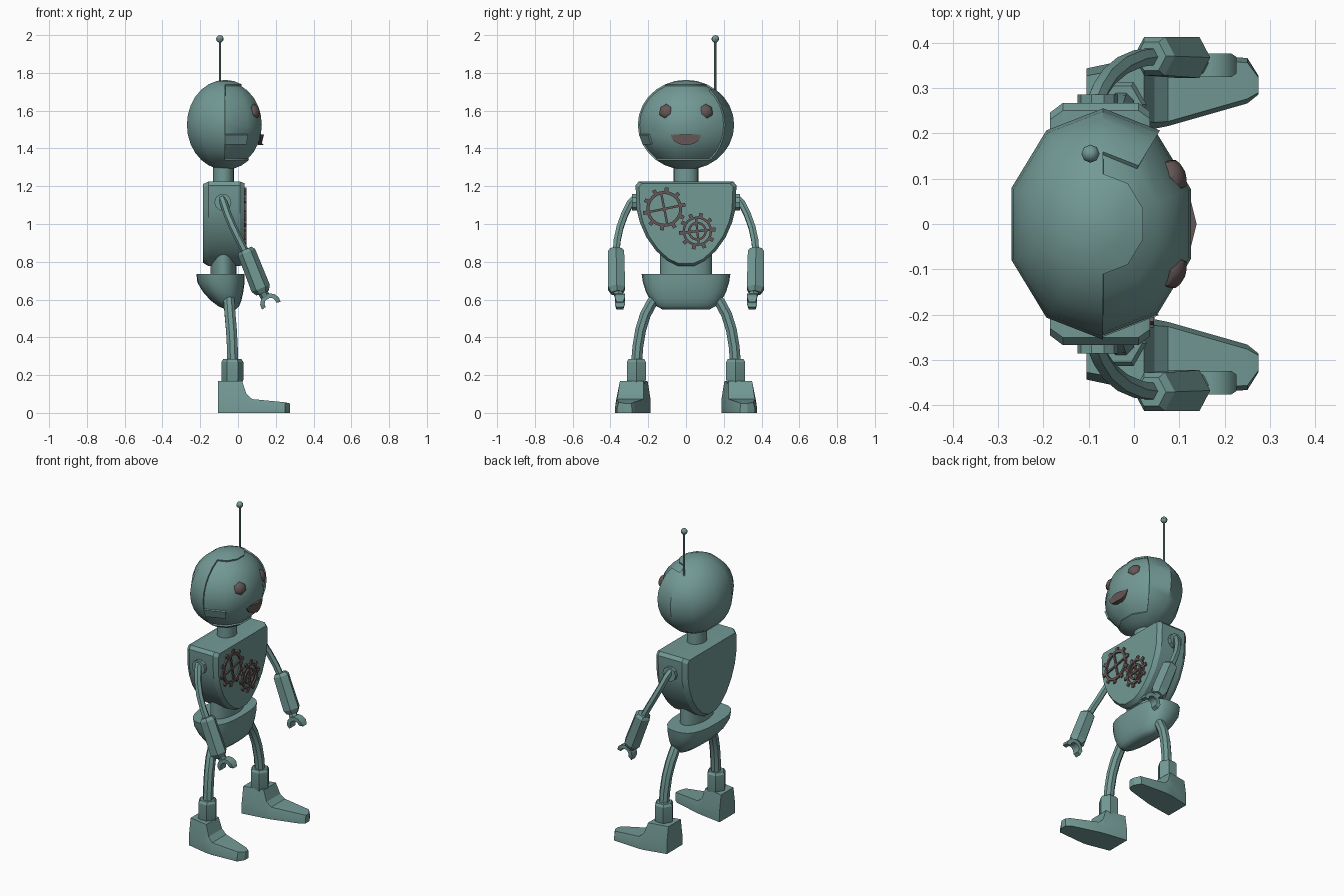
import bpy, bmesh, math
from mathutils import Vector, Matrix

if "Cube" in bpy.data.objects:
    bpy.data.objects.remove(bpy.data.objects["Cube"])


def material(name, rgb):
    m = bpy.data.materials.new(name)
    m.diffuse_color = (*rgb, 1)
    m.use_nodes = True
    m.node_tree.nodes["Principled BSDF"].inputs["Base Color"].default_value = m.diffuse_color
    return m


TEAL = material("teal_metal", (0.17, 0.32, 0.30))
DARK = material("dark_brown_metal", (0.13, 0.095, 0.093))


def finish(bm, name, mat, angle=35):
    bmesh.ops.recalc_face_normals(bm, faces=bm.faces)
    me = bpy.data.meshes.new(name)
    bm.to_mesh(me)
    bm.free()
    ob = bpy.data.objects.new(name, me)
    bpy.context.collection.objects.link(ob)
    me.materials.append(mat)
    bpy.ops.object.select_all(action='DESELECT')
    ob.select_set(True)
    bpy.context.view_layer.objects.active = ob
    if angle:
        bpy.ops.object.shade_smooth_by_angle(angle=math.radians(angle))
    return ob


def add_loft(bm, rings, closed=False):
    """Skin a list of equal-length rings; cap the ends or join them."""
    vs = [[bm.verts.new(p) for p in r] for r in rings]
    n = len(vs[0])
    pairs = list(zip(vs, vs[1:])) + ([(vs[-1], vs[0])] if closed else [])
    for a, b in pairs:
        for i in range(n):
            j = (i + 1) % n
            bm.faces.new((a[i], a[j], b[j], b[i]))
    if not closed:
        bm.faces.new(vs[0])
        bm.faces.new(vs[-1])


def loft(name, rings, mat=TEAL, angle=35):
    bm = bmesh.new()
    add_loft(bm, rings)
    return finish(bm, name, mat, angle)


def tube(name, pts, radii, sides=6, mat=TEAL, angle=35, side=Vector((0, 1, 0))):
    """Round bar along a path, with one radius per point."""
    pts = [Vector(p) for p in pts]
    rings = []
    for i, p in enumerate(pts):
        d = (pts[min(i + 1, len(pts) - 1)] - pts[max(i - 1, 0)]).normalized()
        u = (side - d * side.dot(d)).normalized()
        v = d.cross(u)
        rings.append([p + radii[i] * (u * math.cos(t) + v * math.sin(t))
                      for t in (2 * math.pi * (k + 0.5) / sides for k in range(sides))])
    return loft(name, rings, mat, angle)


def oval(cx, rx, ry, z, n=24, power=1.0):
    def f(c):
        return math.copysign(abs(c) ** power, c)
    ts = [2 * math.pi * k / n for k in range(n)]
    return [(cx + rx * f(math.cos(t)), ry * f(math.sin(t)), z) for t in ts]


# Head: ten-sided globe with a recessed face panel
bm = bmesh.new()
bmesh.ops.create_uvsphere(bm, u_segments=10, v_segments=14, radius=1)
panel = []
for f in bm.faces:
    c = f.calc_center_median()
    lat = math.degrees(math.asin(c.z / c.length))
    if abs(math.degrees(math.atan2(c.y, c.x))) < 72 and -51 < lat < 64:
        panel.append(f)
for v in bm.verts:
    v.co = Vector((v.co.x * 0.213 - 0.068, v.co.y * 0.255, v.co.z * 0.238 + 1.525))
bmesh.ops.recalc_face_normals(bm, faces=bm.faces)
bmesh.ops.inset_region(bm, faces=panel, thickness=0.003, depth=-0.009)
finish(bm, "head", TEAL, 40)

# Eyes: six-sided domes
for s in (-1, 1):
    bm = bmesh.new()
    bmesh.ops.create_uvsphere(bm, u_segments=6, v_segments=6, radius=0.041)
    tilt = Vector((0.88, 0.35 * s, 0.3)).to_track_quat('Z', 'Y').to_matrix().to_4x4()
    bm.transform(Matrix.Translation((0.088, 0.106 * s, 1.597)) @ tilt
                 @ Matrix.Diagonal((1, 1, 0.6, 1)))
    finish(bm, "eye", DARK)

# Mouth: half-round plate bent around the face
arc = [(0.08 * math.cos(math.pi * k / 10), 1.475 - 0.057 * math.sin(math.pi * k / 10))
       for k in range(11)]
arc.insert(0, (0, 1.475))
loft("mouth", [[(x - 0.25 * abs(y), y, z) for y, z in arc] for x in (0.11, 0.138)], DARK)

# Antenna
tube("antenna_rod", [(-0.096, 0.155, 1.66), (-0.096, 0.155, 1.98)], [0.006] * 2, 8)
bm = bmesh.new()
bmesh.ops.create_uvsphere(bm, u_segments=8, v_segments=6, radius=0.02)
bm.transform(Matrix.Translation((-0.096, 0.155, 1.98)))
finish(bm, "antenna_ball", TEAL)

# Neck and waist
loft("neck", [oval(-0.077, 0.055, 0.065, z) for z in (1.2, 1.34)])
loft("waist", [oval(-0.077, 0.069, 0.137, z) for z in (0.70, 0.85)])

# Torso: chamfered shield
half = [(0.25, 1.225), (0.267, 1.205), (0.262, 1.08), (0.245, 1.01), (0.21, 0.93),
        (0.16, 0.86), (0.10, 0.805), (0.04, 0.777)]
shield = half + [(-y, z) for y, z in reversed(half)]
loft("torso", [[(x, y * k, 1.03 + (z - 1.03) * kz) for y, z in shield]
               for x, k, kz in ((-0.185, 0.92, 0.93), (-0.157, 1, 1), (0.01, 1, 1),
                                (0.035, 0.93, 0.95))], angle=25)

# Pelvis: rounded bowl
bowl = [(0.735, -0.22, 0.035, 0.235), (0.69, -0.215, 0.035, 0.228), (0.64, -0.185, 0.028, 0.212),
        (0.595, -0.145, 0.018, 0.188), (0.565, -0.105, 0.006, 0.157), (0.548, -0.065, -0.012, 0.125)]
loft("pelvis", [oval((a + b) / 2, (b - a) / 2, w, z, 24, 0.75) for z, a, b, w in bowl], angle=45)


# Chest gears
def gear(name, y, z, r, teeth, turn, rims, width):
    bm = bmesh.new()
    x0, x1 = 0.03, 0.045
    for ro in rims:
        prof = ((ro, x0), (ro, x1), (ro - width, x1), (ro - width, x0))
        add_loft(bm, [[(x, q * math.cos(t), q * math.sin(t)) for q, x in prof]
                      for t in (2 * math.pi * k / 24 for k in range(24))], True)

    def bar(ang, dist, length, w):
        m = (Matrix.Rotation(ang, 4, 'X') @ Matrix.Translation(((x0 + x1) / 2, dist, 0))
             @ Matrix.Diagonal((x1 - x0 - 0.002, length, w, 1)))
        bmesh.ops.create_cube(bm, size=1, matrix=m)
    for k in range(teeth):
        bar(turn + 2 * math.pi * k / teeth, r + 0.008, 0.022, 0.02)
    for k in range(2):
        bar(turn + math.pi * k / 2, 0, 2 * r - width, 0.012)
    bm.transform(Matrix.Translation((0, y, z)))
    finish(bm, name, DARK)


gear("large_gear", -0.115, 1.08, 0.095, 10, 0.2, (0.095,), 0.016)
gear("small_gear", 0.06, 0.962, 0.078, 10, 0.1, (0.078, 0.05), 0.012)

# Foot stations along x: heel to toe (x, centre y, half width, top height, top half width)
foot = [(-0.105, 0.265, 0.078, 0.168, 0.062), (0.022, 0.288, 0.082, 0.168, 0.062),
        (0.045, 0.292, 0.082, 0.10, 0.068), (0.075, 0.296, 0.08, 0.073, 0.07),
        (0.25, 0.316, 0.05, 0.056, 0.04), (0.275, 0.306, 0.02, 0.05, 0.016)]

# Limbs on both sides
for s, tag in ((-1, "right"), (1, "left")):
    def P(x, y, z):
        return (x, s * y, z)
    # Shoulder joint
    tube(tag + "_shoulder", [P(-0.08, 0.24, 1.115), P(-0.08, 0.285, 1.115)], [0.045] * 2, 10,
         side=Vector((0, 0, 1)))
    # Upper arm
    tube(tag + "_upper_arm", [P(-0.085, 0.27, 1.135), P(-0.075, 0.295, 1.11), P(-0.055, 0.325, 1.05),
         P(-0.025, 0.35, 0.98), P(0.01, 0.365, 0.91), P(0.045, 0.37, 0.84)], [0.021] * 6, 6)
    # Forearm
    tube(tag + "_forearm", [P(0.038, 0.37, 0.865), P(0.045, 0.37, 0.85), P(0.12, 0.367, 0.66),
         P(0.13, 0.365, 0.635)], [0.036, 0.049, 0.052, 0.036], 6, angle=25)
    # Claw hand: wrist and C-shaped gripper
    tube(tag + "_wrist", [P(0.125, 0.365, 0.65), P(0.15, 0.35, 0.605)], [0.026] * 2, 6)
    grip = []
    for k in range(8):
        t = math.radians(10 + 205 * k / 7)
        cx, cz = 0.172 + 0.043 * math.cos(t), 0.578 + 0.043 * math.sin(t)
        dx, dz = math.cos(t) * 0.012, math.sin(t) * 0.012
        w = 0.026 if 0 < k < 7 else 0.018
        grip.append([P(cx + i * dx, 0.35 + j * w, cz + i * dz)
                     for i, j in ((-1, -1), (1, -1), (1, 1), (-1, 1))])
    loft(tag + "_claw", grip)
    # Leg
    tube(tag + "_leg", [P(-0.052, 0.14, 0.63), P(-0.047, 0.18, 0.585), P(-0.042, 0.215, 0.52),
         P(-0.035, 0.24, 0.44), P(-0.03, 0.255, 0.35), P(-0.028, 0.262, 0.26)],
         [0.031] * 6, 8, side=Vector((1, 0, 0)))
    # Ankle cuff
    tube(tag + "_ankle", [P(-0.03, 0.263, z) for z in (0.15, 0.175, 0.27, 0.285)],
         [0.05, 0.058, 0.058, 0.048], 6, angle=25)
    # Foot
    loft(tag + "_foot", [[P(x, y - w, 0), P(x, y + w, 0), P(x, y + w, h * 0.4),
                          P(x, y + t, h), P(x, y - t, h), P(x, y - w, h * 0.4)]
                         for x, y, w, h, t in foot], angle=25)
